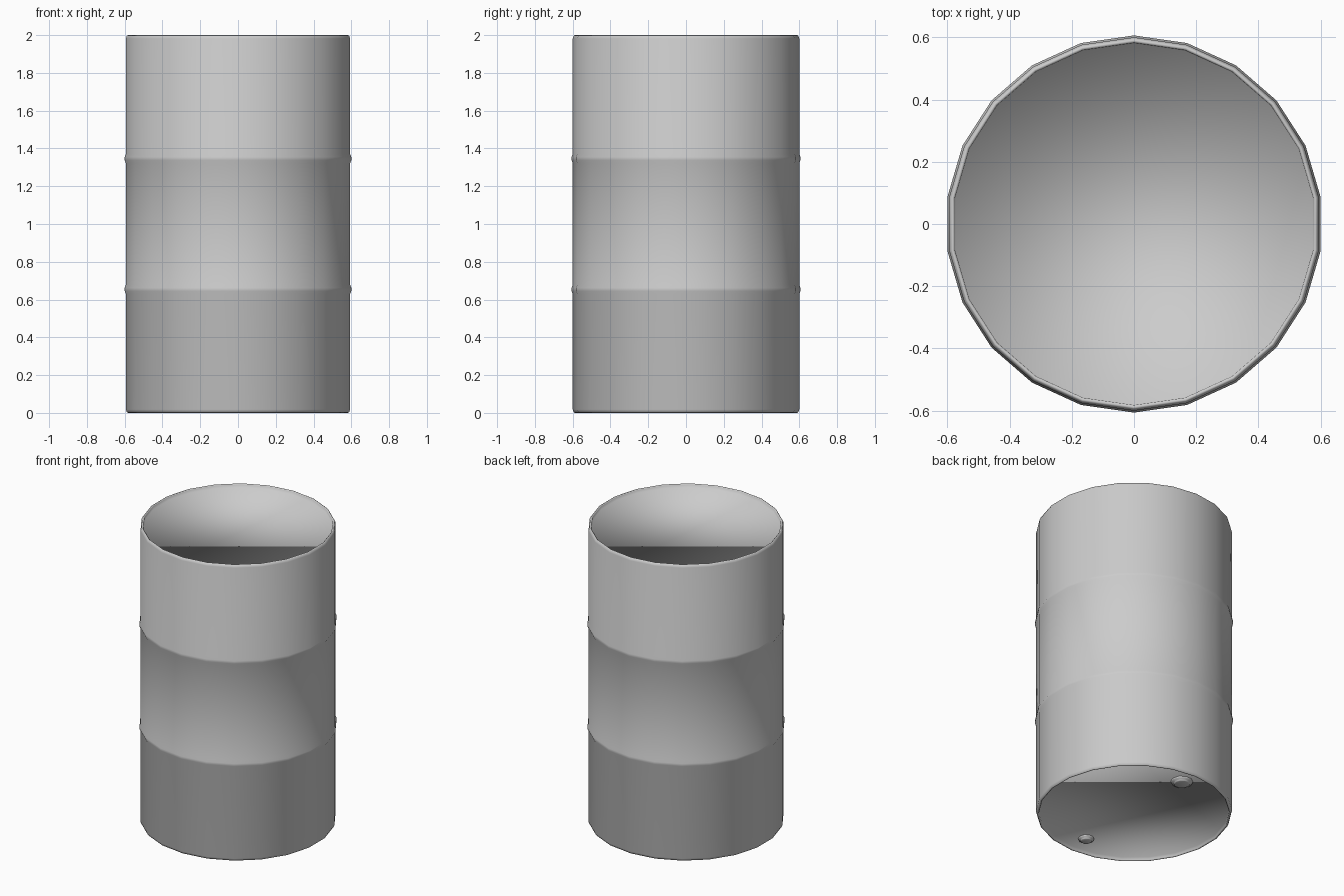
import bpy, bmesh, math

if "Cube" in bpy.data.objects:
    bpy.data.objects.remove(bpy.data.objects["Cube"])

SIDES = 22


def lathe(name, profile, sides, start, center=(0, 0)):
    """Spin an (r, z) profile about a vertical axis and cap both ends with one flat face."""
    bm = bmesh.new()
    rings = []
    for r, z in profile:
        ring = []
        for i in range(sides):
            a = start + 2 * math.pi * i / sides
            ring.append(bm.verts.new((center[0] + r * math.cos(a),
                                      center[1] + r * math.sin(a), z)))
        rings.append(ring)
    for lo, hi in zip(rings, rings[1:]):
        for i in range(sides):
            j = (i + 1) % sides
            bm.faces.new((lo[i], lo[j], hi[j], hi[i]))
    bm.faces.new(rings[0][::-1])
    bm.faces.new(rings[-1])
    bmesh.ops.recalc_face_normals(bm, faces=bm.faces)
    for f in bm.faces:
        f.smooth = True
    mesh = bpy.data.meshes.new(name)
    bm.to_mesh(mesh)
    bm.free()
    obj = bpy.data.objects.new(name, mesh)
    bpy.context.collection.objects.link(obj)
    return obj


# Drum: recessed lid, rounded rim, wall with a rolled hoop, mirrored about mid height
lower = [(0.580, 0.024), (0.582, 0.006), (0.588, 0.0), (0.594, 0.003), (0.600, 0.018),
         (0.600, 0.630), (0.606, 0.645), (0.606, 0.662), (0.600, 0.677)]
upper = [(r, 2 - z) for r, z in reversed(lower)]
lathe("drum_body", lower + upper, SIDES, math.pi / 2)


# Bungs on the underside: a flange with a smaller raised plug
def bung(name, radius, y):
    profile = [(0.62 * radius, 0.004), (0.72 * radius, 0.007), (0.74 * radius, 0.014),
               (0.94 * radius, 0.016), (radius, 0.026)]
    lathe(name, profile, 10, 0, (0, y))


bung("large_bung", 0.07, 0.455)
bung("small_bung", 0.05, -0.455)
